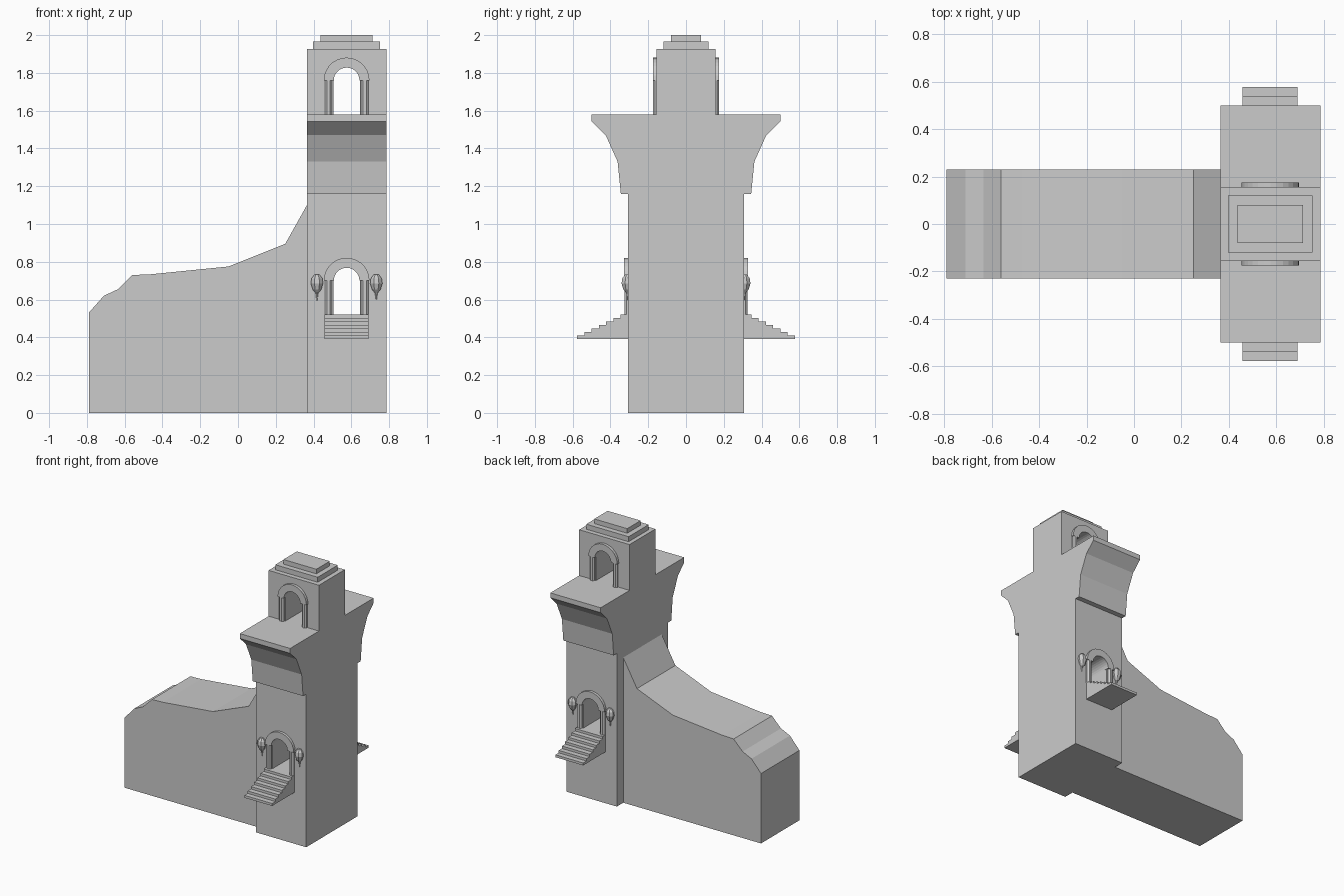
import bpy, bmesh
from math import sin, cos, pi

if "Cube" in bpy.data.objects:
    bpy.data.objects.remove(bpy.data.objects["Cube"])


def prism(name, pts, a, b, axis):
    """Extrude a 2D outline between a and b along x (points are y,z) or y (points are x,z)."""
    bm = bmesh.new()
    place = (lambda p, d: (d, p[0], p[1])) if axis == 'x' else (lambda p, d: (p[0], d, p[1]))
    lo = [bm.verts.new(place(p, a)) for p in pts]
    hi = [bm.verts.new(place(p, b)) for p in pts]
    bm.faces.new(lo)
    bm.faces.new(hi[::-1])
    n = len(pts)
    for i in range(n):
        j = (i + 1) % n
        bm.faces.new((lo[i], hi[i], hi[j], lo[j]))
    return finish(name, bm)


def finish(name, bm):
    bmesh.ops.recalc_face_normals(bm, faces=bm.faces)
    me = bpy.data.meshes.new(name)
    bm.to_mesh(me)
    bm.free()
    ob = bpy.data.objects.new(name, me)
    bpy.context.collection.objects.link(ob)
    return ob


def box(name, x0, x1, y0, y1, z0, z1):
    return prism(name, [(x0, z0), (x1, z0), (x1, z1), (x0, z1)], y0, y1, 'y')


def lathe(name, profile, x, y, sides=8):
    """Revolve (radius, z) points around a vertical axis."""
    bm = bmesh.new()
    rings = [[bm.verts.new((x + r * cos(2 * pi * (i + .5) / sides),
                            y + r * sin(2 * pi * (i + .5) / sides), z))
              for i in range(sides)] for r, z in profile]
    for lo, hi in zip(rings, rings[1:]):
        for i in range(sides):
            j = (i + 1) % sides
            bm.faces.new((lo[i], lo[j], hi[j], hi[i]))
    bm.faces.new(rings[0])
    bm.faces.new(rings[-1])
    return finish(name, bm)


def arc(r, z, n=14):
    return [(CX + r * cos(pi * i / n), z + r * sin(pi * i / n)) for i in range(n + 1)]


X0, X1, CX = 0.365, 0.787, 0.575

# Long sloping body
prism("sloping_body", [(-0.79, 0), (-0.79, 0.53), (-0.71, 0.62), (-0.635, 0.655),
                       (-0.56, 0.73), (-0.47, 0.733), (-0.05, 0.775), (0.25, 0.895),
                       (X0, 1.10), (X0, 0)], -0.23, 0.23, 'y')

# Tower: shaft, flared cornice and belfry in one profile
half = [(0.307, 0), (0.307, 1.16), (0.345, 1.16), (0.362, 1.33), (0.425, 1.47),
        (0.50, 1.543), (0.50, 1.58), (0.155, 1.58), (0.155, 1.927)]
tower = prism("tower", half + [(-y, z) for y, z in reversed(half)], X0, X1, 'x')

# Stepped roof
box("roof_step_lower", 0.397, 0.752, -0.12, 0.12, 1.927, 1.965)
box("roof_step_upper", 0.437, 0.713, -0.08, 0.08, 1.965, 2.0)

# Arched openings (floor, springing height, wall position)
for label, floor, spring, wall in (("door", 0.52, 0.70, 0.307), ("belfry", 1.58, 1.76, 0.155)):
    cutter = prism("cutter", [(CX - 0.07, floor), (CX + 0.07, floor)] + arc(0.07, spring),
                   -0.7, 0.7, 'y')
    cutter.hide_render = True
    mod = tower.modifiers.new("opening", 'BOOLEAN')
    mod.object, mod.solver = cutter, 'EXACT'
    bpy.context.view_layer.objects.active = tower
    bpy.ops.object.modifier_apply(modifier=mod.name)
    bpy.data.objects.remove(cutter)

    for s, side in ((-1, "front"), (1, "back")):
        # Arch moulding and flanking columns
        prism(f"{label}_arch_{side}", arc(0.121, spring) + arc(0.068, spring)[::-1],
              s * (wall - 0.02), s * (wall + 0.02), 'y')
        for k in (-1, 1):
            lathe(f"{label}_column_{side}", [(0.021, floor), (0.021, spring)],
                  CX + k * 0.096, s * wall)

# Stairs and lanterns on both faces
STEPS = 7
rise, run = 0.13 / STEPS, 0.27 / STEPS
for s, side in ((-1, "front"), (1, "back")):
    outline = [(s * 0.305, 0.39)]
    for i in range(STEPS):
        y = 0.577 - i * run
        outline += [(s * y, 0.39 + i * rise), (s * y, 0.39 + (i + 1) * rise)]
    outline.append((s * 0.305, 0.52))
    prism(f"stairs_{side}", outline, 0.458, 0.69, 'x')
    for k in (-1, 1):
        lathe(f"lantern_{side}", [(0.002, 0.595), (0.007, 0.63), (0.01, 0.637), (0.024, 0.652),
                                  (0.035, 0.685), (0.031, 0.712), (0.014, 0.733)],
              CX + k * 0.157, s * 0.309)
